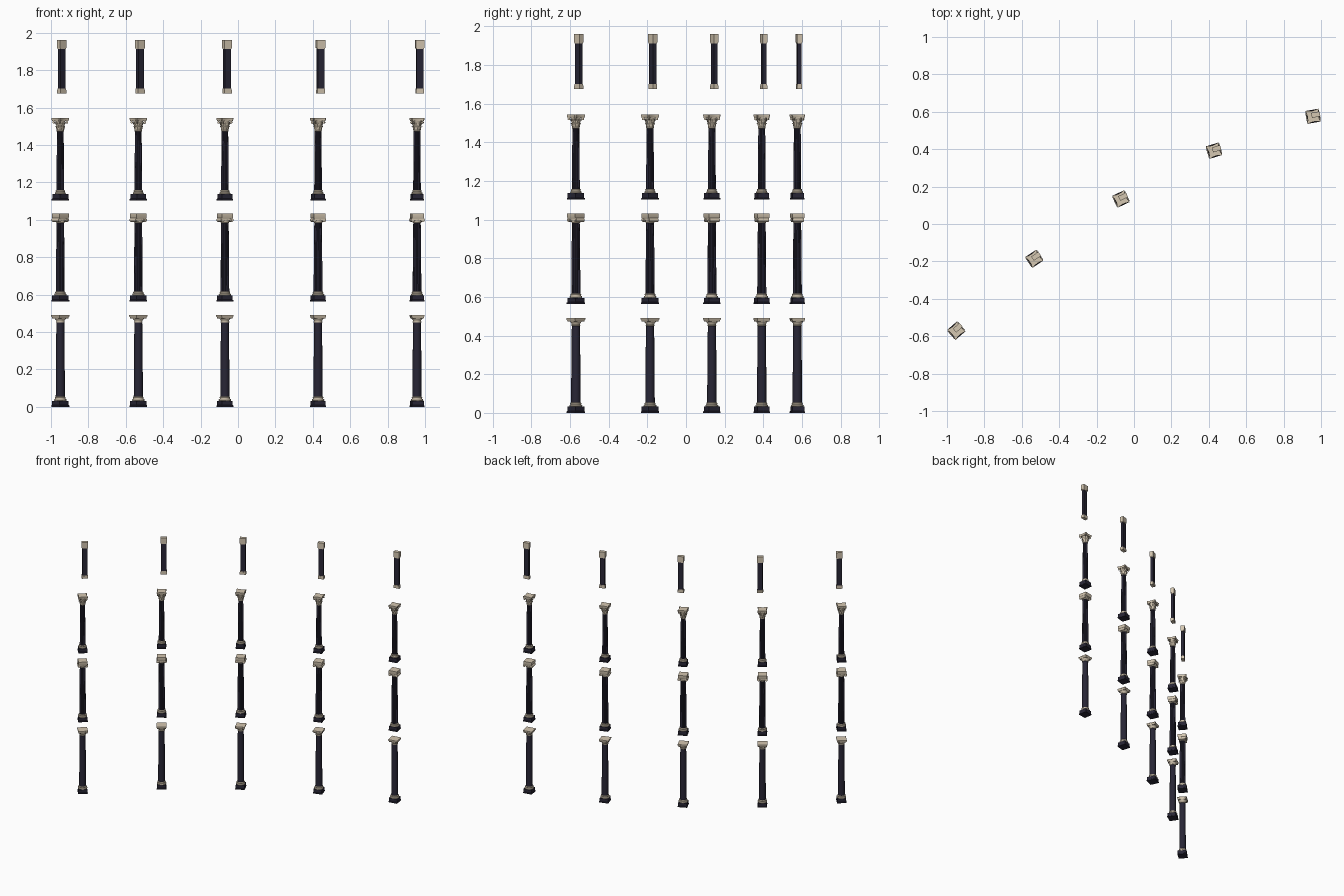
import bpy, bmesh, math
from mathutils import Matrix, Vector

if "Cube" in bpy.data.objects:
    bpy.data.objects.remove(bpy.data.objects["Cube"])


def material(name, rgb):
    m = bpy.data.materials.new(name)
    m.diffuse_color = (*rgb, 1)
    m.use_nodes = True
    m.node_tree.nodes["Principled BSDF"].inputs["Base Color"].default_value = m.diffuse_color
    return m


STONE = material("beige stone", (0.66, 0.57, 0.44))
DARK = material("dark marble", (0.021, 0.019, 0.036))

# bay positions along the curve: x, y, rotation in degrees
BAYS = [(-0.95, -0.57, 41), (-0.533, -0.186, 34), (-0.07, 0.134, 25),
        (0.428, 0.392, 17), (0.957, 0.576, 10)]


def place(name, bm, mat, offset=(0, 0)):
    """Turn one part into a mesh and repeat it in all five bays."""
    bmesh.ops.recalc_face_normals(bm, faces=bm.faces)
    for f in bm.faces:
        f.smooth = True
    for e in bm.edges:
        if len(e.link_faces) == 2:
            e.smooth = e.calc_face_angle(0) < math.radians(32)
    me = bpy.data.meshes.new(name)
    bm.to_mesh(me)
    bm.free()
    me.materials.append(mat)
    for i, (x, y, rot) in enumerate(BAYS):
        ob = bpy.data.objects.new(f"{name}_{i + 1}", me)
        ob.matrix_world = (Matrix.Translation((x, y, 0)) @ Matrix.Rotation(math.radians(rot), 4, 'Z')
                           @ Matrix.Translation((*offset, 0)))
        bpy.context.collection.objects.link(ob)


def box(bm, w, d, z0, z1, x=0, y=0):
    bmesh.ops.create_cube(bm, size=1, matrix=Matrix.Translation((x, y, (z0 + z1) / 2))
                          @ Matrix.Diagonal((w, d, z1 - z0, 1)))


def loft(bm, rings):
    """Skin closed rings of points and cap both ends."""
    vs = [[bm.verts.new(p) for p in r] for r in rings]
    n = len(vs[0])
    for a, b in zip(vs, vs[1:]):
        for i in range(n):
            bm.faces.new((a[i], a[(i + 1) % n], b[(i + 1) % n], b[i]))
    bm.faces.new(vs[0][::-1])
    bm.faces.new(vs[-1])


def lathe(bm, profile, n=24):
    loft(bm, [[(r * math.cos(math.tau * i / n), r * math.sin(math.tau * i / n), z)
               for i in range(n)] for r, z in profile])


def square_loft(bm, profile):
    loft(bm, [[(sx * r, sy * r, z) for sx, sy in ((-1, -1), (1, -1), (1, 1), (-1, 1))]
              for r, z in profile])


def shaft(name, r0, r1, z0, z1, flutes=0):
    """Tapered shaft, fluted if asked, with a slight swelling."""
    bm = bmesh.new()
    n = flutes * 4 if flutes else 28
    rings = []
    for t in (0, 0.33, 0.66, 1):
        r = r0 + (r1 - r0) * t ** 1.5
        ring = []
        for i in range(n):
            k = r * (1 - 0.07 * (0, 0.8, 1, 0.8)[i % 4]) if flutes else r
            a = math.tau * i / n
            ring.append((k * math.cos(a), k * math.sin(a), z0 + (z1 - z0) * t))
        rings.append(ring)
    loft(bm, rings)
    place(name, bm, DARK)


def base(name, z, h, half, r):
    """Dark stepped plinth with beige rings above it."""
    bm = bmesh.new()
    square_loft(bm, [(half, z), (half, z + h * 0.22), (half * 0.92, z + h * 0.3),
                     (half * 0.92, z + h)])
    place(name + "_plinth", bm, DARK)
    bm = bmesh.new()
    t = z + h
    lathe(bm, [(r * 1.32, t), (r * 1.42, t + 0.004), (r * 1.32, t + 0.009), (r * 1.15, t + 0.011),
               (r * 1.15, t + 0.014), (r * 1.22, t + 0.018), (r * 1.05, t + 0.022)])
    place(name + "_base_rings", bm, STONE)


# first tier: plain columns
base("first_tier", 0, 0.032, 0.034, 0.024)
shaft("first_tier_shaft", 0.0245, 0.021, 0.05, 0.456)
bm = bmesh.new()
lathe(bm, [(0.021, 0.45), (0.0235, 0.452), (0.0235, 0.455), (0.021, 0.457), (0.022, 0.462),
           (0.027, 0.468), (0.031, 0.473), (0.031, 0.476)])
square_loft(bm, [(0.031, 0.473), (0.032, 0.48), (0.035, 0.484), (0.035, 0.492)])
place("first_tier_capital", bm, STONE)

# second tier: scrolled capitals
base("second_tier", 0.563, 0.032, 0.034, 0.0235)
shaft("second_tier_shaft", 0.0235, 0.020, 0.613, 0.995, 20)
bm = bmesh.new()
lathe(bm, [(0.020, 0.983), (0.023, 0.986), (0.0225, 0.99), (0.027, 0.998), (0.027, 1.005)])
box(bm, 0.058, 0.052, 0.997, 1.01)
square_loft(bm, [(0.029, 1.006), (0.032, 1.011), (0.032, 1.033)])
for sx in (-1, 1):
    for depth, rad in ((0.056, 0.0105), (0.059, 0.005)):
        bmesh.ops.create_cone(bm, cap_ends=True, segments=16, radius1=rad, radius2=rad, depth=depth,
                              matrix=Matrix.Translation((sx * 0.027, 0, 0.999))
                              @ Matrix.Rotation(math.pi / 2, 4, 'X'))
place("second_tier_capital", bm, STONE)

# third tier: leafy capitals
base("third_tier", 1.103, 0.034, 0.033, 0.021)
shaft("third_tier_shaft", 0.0205, 0.0175, 1.155, 1.485, 20)
bm = bmesh.new()
lathe(bm, [(0.0175, 1.472), (0.020, 1.474), (0.020, 1.478), (0.018, 1.48), (0.0185, 1.50),
           (0.022, 1.518), (0.026, 1.528)])
place("third_tier_capital_bell", bm, STONE)
bm = bmesh.new()


def leaf(angle, z, h, reach, w):
    """Thin leaf that rises from the bell and curls outward."""
    rot = Matrix.Rotation(angle, 3, 'Z')
    rings = []
    for r, dz, k in ((0.018, 0, 0.8), (0.0205, h * 0.6, 1), (0.0185 + reach * 0.6, h, 0.85),
                     (0.0185 + reach, h * 0.85, 0.3)):
        rings.append([rot @ Vector((r + o, s * w * k, z + dz - o * 0.5))
                      for o, s in ((0, -1), (0.002, 0), (0, 1), (-0.0015, 0))])
    loft(bm, rings)


for i in range(8):
    leaf(math.tau * i / 8, 1.479, 0.022, 0.009, 0.0065)
    leaf(math.tau * (i + 0.5) / 8, 1.482, 0.036, 0.014, 0.0065)
for i in range(4):
    a = math.tau * (i + 0.5) / 4
    leaf(a, 1.498, 0.027, 0.022, 0.005)
    # corner scroll
    bmesh.ops.create_cone(bm, cap_ends=True, segments=10, radius1=0.0065, radius2=0.0065, depth=0.007,
                          matrix=Matrix.Rotation(a, 4, 'Z') @ Matrix.Translation((0.036, 0, 1.521))
                          @ Matrix.Rotation(math.pi / 2, 4, 'X'))
place("third_tier_capital_leaves", bm, STONE)
# slab with hollowed sides
bm = bmesh.new()
rings = []
for s, z in ((0.94, 1.527), (0.96, 1.533), (1, 1.536), (1, 1.543)):
    ring = []
    for i in range(4):
        rot = Matrix.Rotation(i * math.pi / 2, 3, 'Z')
        ring += [rot @ Vector((x * s, -y * s, z)) for x, y in
                 ((-0.031, 0.035), (-0.016, 0.031), (0, 0.0295), (0.016, 0.031), (0.031, 0.035))]
    rings.append(ring)
loft(bm, rings)
place("third_tier_capital_slab", bm, STONE)

# fourth tier: flat pilasters, set slightly off the column centres
OFF = (0.016, 0.006)
bm = bmesh.new()
box(bm, 0.037, 0.021, 1.695, 1.92)
place("fourth_tier_pilaster", bm, DARK, OFF)
bm = bmesh.new()
box(bm, 0.044, 0.026, 1.676, 1.695)
box(bm, 0.041, 0.024, 1.695, 1.701)
place("fourth_tier_pilaster_base", bm, STONE, OFF)
bm = bmesh.new()
box(bm, 0.041, 0.024, 1.912, 1.918)
box(bm, 0.046, 0.027, 1.918, 1.96)
place("fourth_tier_pilaster_capital", bm, STONE, OFF)
